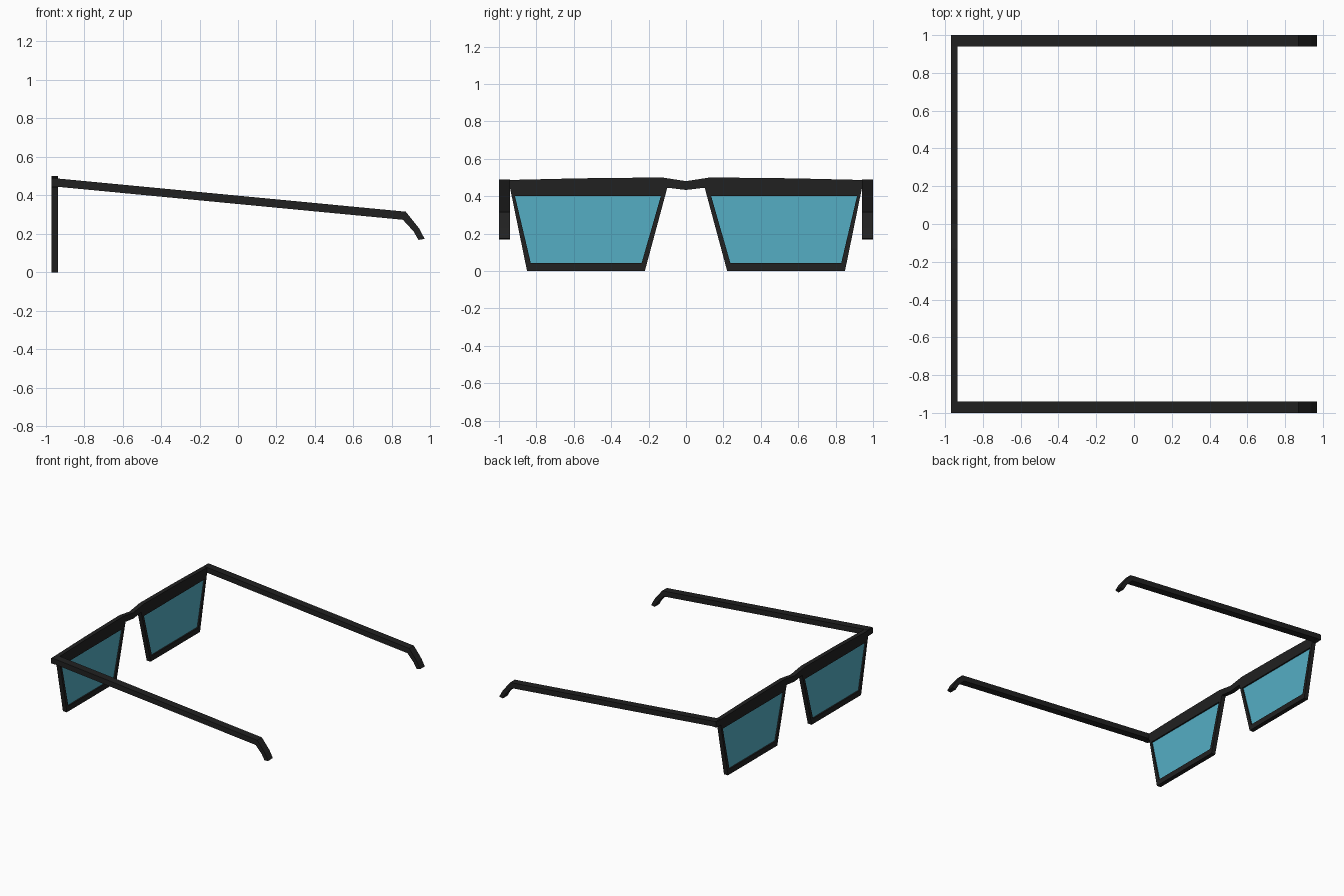
import bpy, bmesh

if "Cube" in bpy.data.objects:
    bpy.data.objects.remove(bpy.data.objects["Cube"])


def material(name, color):
    m = bpy.data.materials.new(name)
    m.diffuse_color = color
    m.use_nodes = True
    m.node_tree.nodes["Principled BSDF"].inputs["Base Color"].default_value = m.diffuse_color
    return m


black = material("black_plastic", (0.015, 0.015, 0.015, 1))
teal = material("teal_glass", (0.09, 0.42, 0.55, 1))


def sheet(name, points, faces, mat, thickness):
    """Flat faces from 3D points, mirrored across y and thickened evenly."""
    bm = bmesh.new()
    verts = [bm.verts.new(p) for p in points]
    for f in faces:
        bm.faces.new([verts[i] for i in f])
    bmesh.ops.recalc_face_normals(bm, faces=bm.faces)
    mesh = bpy.data.meshes.new(name)
    bm.to_mesh(mesh)
    bm.free()
    mesh.materials.append(mat)
    ob = bpy.data.objects.new(name, mesh)
    bpy.context.collection.objects.link(ob)
    mirror = ob.modifiers.new("mirror", 'MIRROR')
    mirror.use_axis = (False, True, False)
    solid = ob.modifiers.new("solid", 'SOLIDIFY')
    solid.thickness = thickness
    solid.offset = 0
    return ob


FRONT_X = -0.9525

# Front frame half: rim around the lens opening, top bar and half bridge
outer = [(0.22, 0), (0.85, 0), (0.94, 0.44), (1, 0.443), (1, 0.485),
         (0.58, 0.495), (0.13, 0.5), (0.1, 0.445)]
opening = [(0.237, 0.043), (0.83, 0.043), (0.915, 0.402), (0.58, 0.402), (0.134, 0.402)]
bridge = [(0, 0.48), (0, 0.433)]
frame_faces = [(0, 1, 9, 8), (1, 2, 10, 9), (2, 3, 4), (2, 4, 5, 11, 10),
               (11, 5, 6, 12), (12, 6, 7), (7, 0, 8, 12), (7, 6, 13, 14)]
sheet("front_frame", [(FRONT_X, y, z) for y, z in outer + opening + bridge],
      frame_faces, black, 0.035)

# Lenses, set inside the rims
lens = [opening[i] for i in (0, 1, 2, 4)]
sheet("lenses", [(FRONT_X, y, z) for y, z in lens], [(0, 1, 2, 3)], teal, 0.012)

# Temple arms: straight bar with a bent ear hook, as (x, z) pairs top and bottom
top = [(-0.965, 0.49), (0.872, 0.315), (0.94, 0.23), (0.97, 0.174)]
bottom = [(-0.965, 0.447), (0.857, 0.273), (0.913, 0.212), (0.938, 0.168)]
n = len(top)
arm_faces = [(i, i + 1, n + i + 1, n + i) for i in range(n - 1)]
sheet("temple_arms", [(x, 0.97, z) for x, z in top + bottom], arm_faces, black, 0.06)
